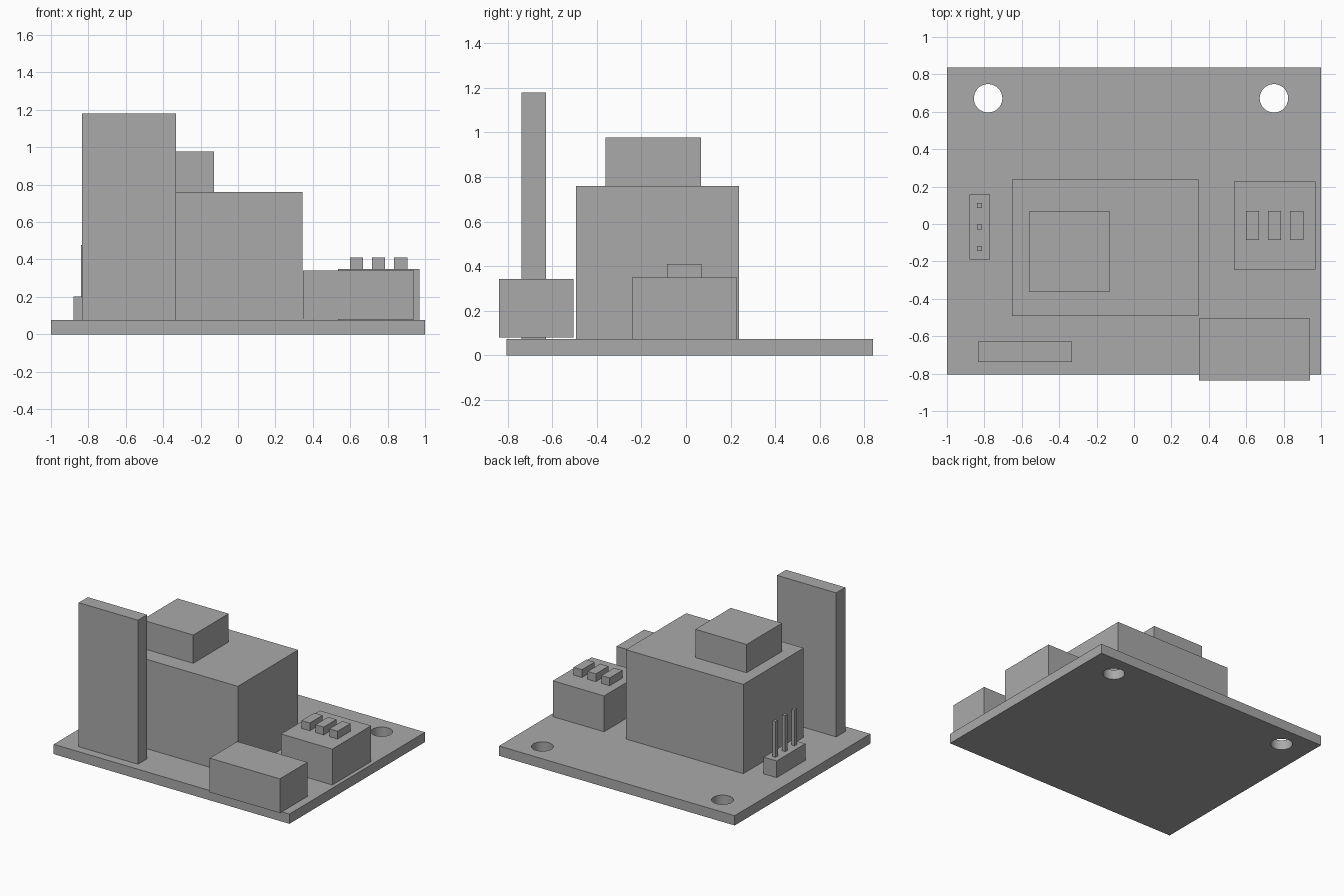
import bpy
import bmesh
from mathutils import Matrix, Vector

default_cube = bpy.data.objects.get("Cube")
if default_cube:
    bpy.data.objects.remove(default_cube, do_unlink=True)

# One plain grey for the whole model
GREY = (0.4, 0.4, 0.4, 1)
grey = bpy.data.materials.new("plain_grey")
grey.use_nodes = True
grey.diffuse_color = GREY
grey.node_tree.nodes["Principled BSDF"].inputs["Base Color"].default_value = GREY


def add_object(name, bm):
    mesh = bpy.data.meshes.new(name)
    bm.to_mesh(mesh)
    bm.free()
    mesh.materials.append(grey)
    obj = bpy.data.objects.new(name, mesh)
    bpy.context.collection.objects.link(obj)
    return obj


def box(name, x, y, z):
    """Box from its (low, high) range on each axis."""
    low, high = (Vector(c) for c in zip(x, y, z))
    bm = bmesh.new()
    place = Matrix.Translation((low + high) / 2) @ Matrix.Diagonal((*(high - low), 1))
    bmesh.ops.create_cube(bm, size=1, matrix=place)
    return add_object(name, bm)


def around(centre, half):
    return centre - half, centre + half


BOARD_TOP = 0.075

# Circuit board with two round mounting holes at the back
board = box("board", (-1, 1), (-0.805, 0.838), (0, BOARD_TOP))
bm = bmesh.new()
for x in (-0.78, 0.748):
    bmesh.ops.create_cone(bm, cap_ends=True, segments=48, radius1=0.076,
                          radius2=0.076, depth=0.5,
                          matrix=Matrix.Translation((x, 0.672, 0)))
cutter = add_object("hole_cutter", bm)
cutter.hide_render = True
cut = board.modifiers.new("mounting_holes", "BOOLEAN")
cut.operation = "DIFFERENCE"
cut.solver = "EXACT"
cut.object = cutter
bpy.ops.object.select_all(action="DESELECT")
board.select_set(True)
bpy.context.view_layer.objects.active = board
bpy.ops.object.modifier_apply(modifier=cut.name)
bpy.data.objects.remove(cutter, do_unlink=True)
bpy.ops.object.shade_smooth_by_angle()

# Large block with a smaller block on top
box("main_block", (-0.653, 0.344), (-0.493, 0.238), (BOARD_TOP, 0.76))
box("top_block", (-0.562, -0.127), (-0.361, 0.068), (0.76, 0.977))

# Upright panel at the front
box("upright_panel", (-0.835, -0.332), (-0.738, -0.628), (BOARD_TOP, 1.18))

# Connector overhanging the front edge
box("front_connector", (0.347, 0.942), (-0.838, -0.504), (0.08, 0.342))

# Switch housing with its row of sliders
box("switch_housing", (0.535, 0.97), (-0.242, 0.228), (BOARD_TOP, 0.35))
for i in range(3):
    box(f"switch_slider_{i + 1}", around(0.634 + 0.118 * i, 0.035),
        around(-0.008, 0.077), (0.35, 0.41))

# Pin header
box("pin_header", (-0.88, -0.77), (-0.19, 0.158), (BOARD_TOP, 0.203))
for i in range(3):
    box(f"header_pin_{i + 1}", around(-0.827, 0.0135),
        around(-0.13 + 0.115 * i, 0.0135), (0.203, 0.478))
